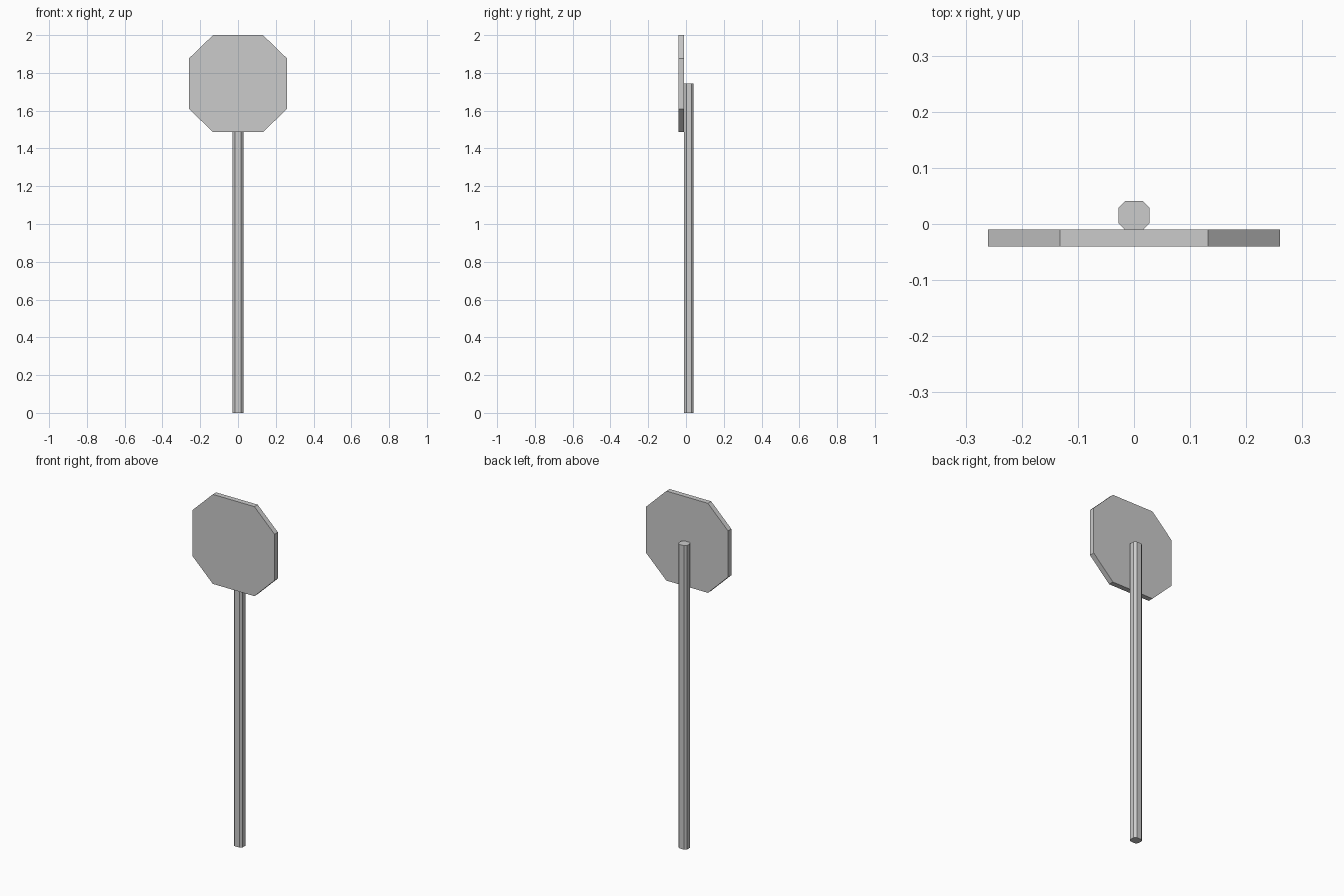
import bpy, bmesh
from mathutils import Matrix

if "Cube" in bpy.data.objects:
    bpy.data.objects.remove(bpy.data.objects["Cube"])


def octagon(hu, hv, fu, fv):
    """Eight-sided outline: half sizes hu, hv with flat half lengths fu, fv."""
    return [(fu, -hv), (hu, -fv), (hu, fv), (fu, hv),
            (-fu, hv), (-hu, fv), (-hu, -fv), (-fu, -hv)]


def prism(name, outline, depth, matrix):
    """Extrude an outline in local z by depth, then place it."""
    bm = bmesh.new()
    base = bm.faces.new([bm.verts.new((u, v, 0)) for u, v in outline])
    ext = bmesh.ops.extrude_face_region(bm, geom=[base], use_keep_orig=True)
    verts = [g for g in ext["geom"] if isinstance(g, bmesh.types.BMVert)]
    bmesh.ops.translate(bm, verts=verts, vec=(0, 0, depth))
    bm.transform(matrix)
    bmesh.ops.recalc_face_normals(bm, faces=bm.faces)
    mesh = bpy.data.meshes.new(name)
    bm.to_mesh(mesh)
    bm.free()
    obj = bpy.data.objects.new(name, mesh)
    bpy.context.collection.objects.link(obj)
    return obj


# Upright post behind the panel
prism("post", octagon(0.028, 0.0255, 0.016, 0.0135), 1.745,
      Matrix.Translation((0, 0.0155, 0)))

# Octagonal sign panel, turned upright to face the front
prism("sign_panel", octagon(0.26, 0.257, 0.132, 0.133), 0.03,
      Matrix.Translation((0, -0.01, 1.743)) @ Matrix.Rotation(1.5707963, 4, 'X'))
